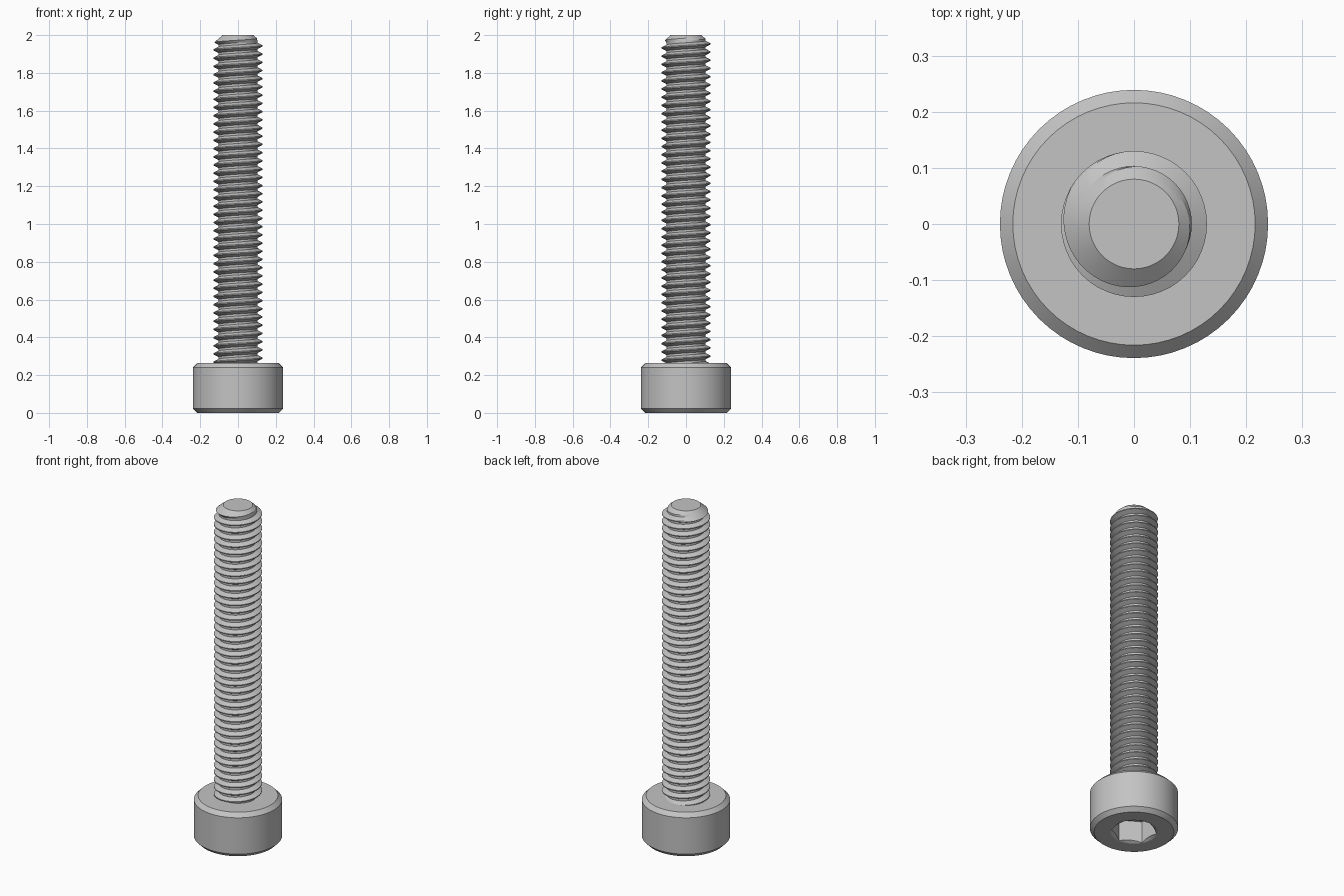
import bpy, bmesh, math

if "Cube" in bpy.data.objects:
    bpy.data.objects.remove(bpy.data.objects["Cube"])

HEAD_H, HEAD_R, CHAMFER = 0.263, 0.239, 0.023
PITCH, CREST_R, ROOT_R = 0.0435, 0.13, 0.103
TIP_R, TIP_SLOPE, TOP = 0.08, 1.2, 2.0

steel = bpy.data.materials.new("steel grey")
steel.diffuse_color = (0.55, 0.55, 0.55, 1)
steel.use_nodes = True
steel.node_tree.nodes["Principled BSDF"].inputs["Base Color"].default_value = steel.diffuse_color


def make_object(name, bm):
    bmesh.ops.recalc_face_normals(bm, faces=bm.faces[:])
    mesh = bpy.data.meshes.new(name)
    bm.to_mesh(mesh)
    bm.free()
    mesh.materials.append(steel)
    ob = bpy.data.objects.new(name, mesh)
    bpy.context.collection.objects.link(ob)
    return ob


def lathe(name, profile, sides, turn=0.0):
    """Closed solid from (radius, z) rings, capped at both ends."""
    bm = bmesh.new()
    rings = []
    for r, z in profile:
        angles = [turn + math.tau * i / sides for i in range(sides)]
        rings.append([bm.verts.new((r * math.cos(a), r * math.sin(a), z)) for a in angles])
    for lo, hi in zip(rings, rings[1:]):
        for i in range(sides):
            k = (i + 1) % sides
            bm.faces.new((lo[i], lo[k], hi[k], hi[i]))
    bm.faces.new(rings[0])
    bm.faces.new(rings[-1])
    return make_object(name, bm)


def activate(ob):
    bpy.ops.object.select_all(action='DESELECT')
    ob.select_set(True)
    bpy.context.view_layer.objects.active = ob


def cut(target, cutter):
    activate(target)
    mod = target.modifiers.new("cut", 'BOOLEAN')
    mod.operation, mod.solver, mod.object = 'DIFFERENCE', 'EXACT', cutter
    bpy.ops.object.modifier_apply(modifier=mod.name)
    bpy.data.objects.remove(cutter)


def smooth(ob):
    activate(ob)
    bpy.ops.object.shade_smooth_by_angle(angle=math.radians(20))


# Cylindrical head, chamfered at both rims
head = lathe("head", [(HEAD_R - CHAMFER, 0), (HEAD_R, CHAMFER),
                      (HEAD_R, HEAD_H - CHAMFER), (HEAD_R - CHAMFER, HEAD_H)], 64)

# Hexagonal drive socket with a shallow countersink
cut(head, lathe("socket_cutter", [(0.125, -0.05), (0.125, 0.13)], 6, math.pi / 6))
cut(head, lathe("countersink_cutter", [(0.144, -0.01), (0.092, 0.02)], 48))
smooth(head)

# Threaded shank: one helical surface, trimmed by the tip cone
SEG = 48
FORM = [(0.0, ROOT_R), (0.25, ROOT_R), (0.5625, CREST_R), (0.6875, CREST_R)]
START = HEAD_H - 2 * PITCH
ROWS = 4 * (int((TOP - START) / PITCH) + 4)
bm = bmesh.new()


def thread_vert(i, j):
    a = math.tau * i / SEG
    step, r = FORM[j % 4]
    z = min(TOP, START + PITCH * (i / SEG + j // 4 + step))
    r = min(r, TIP_R + TIP_SLOPE * (TOP - z))
    return bm.verts.new((r * math.cos(a), r * math.sin(a), z))


cols = [[thread_vert(i, j) for j in range(ROWS)] for i in range(SEG)]
for i in range(SEG):
    # the last column joins the first one pitch higher
    nxt = cols[i + 1] if i < SEG - 1 else cols[0][4:]
    for j in range(len(nxt) - 1):
        bm.faces.new((cols[i][j], nxt[j], nxt[j + 1], cols[i][j + 1]))
bmesh.ops.remove_doubles(bm, verts=bm.verts[:], dist=1e-5)

# Flat end of the tip
rim = [v for v in bm.verts if v.co.z > TOP - 1e-5]
rim.sort(key=lambda v: math.atan2(v.co.y, v.co.x))
bm.faces.new(rim)
smooth(make_object("threaded_shank", bm))
